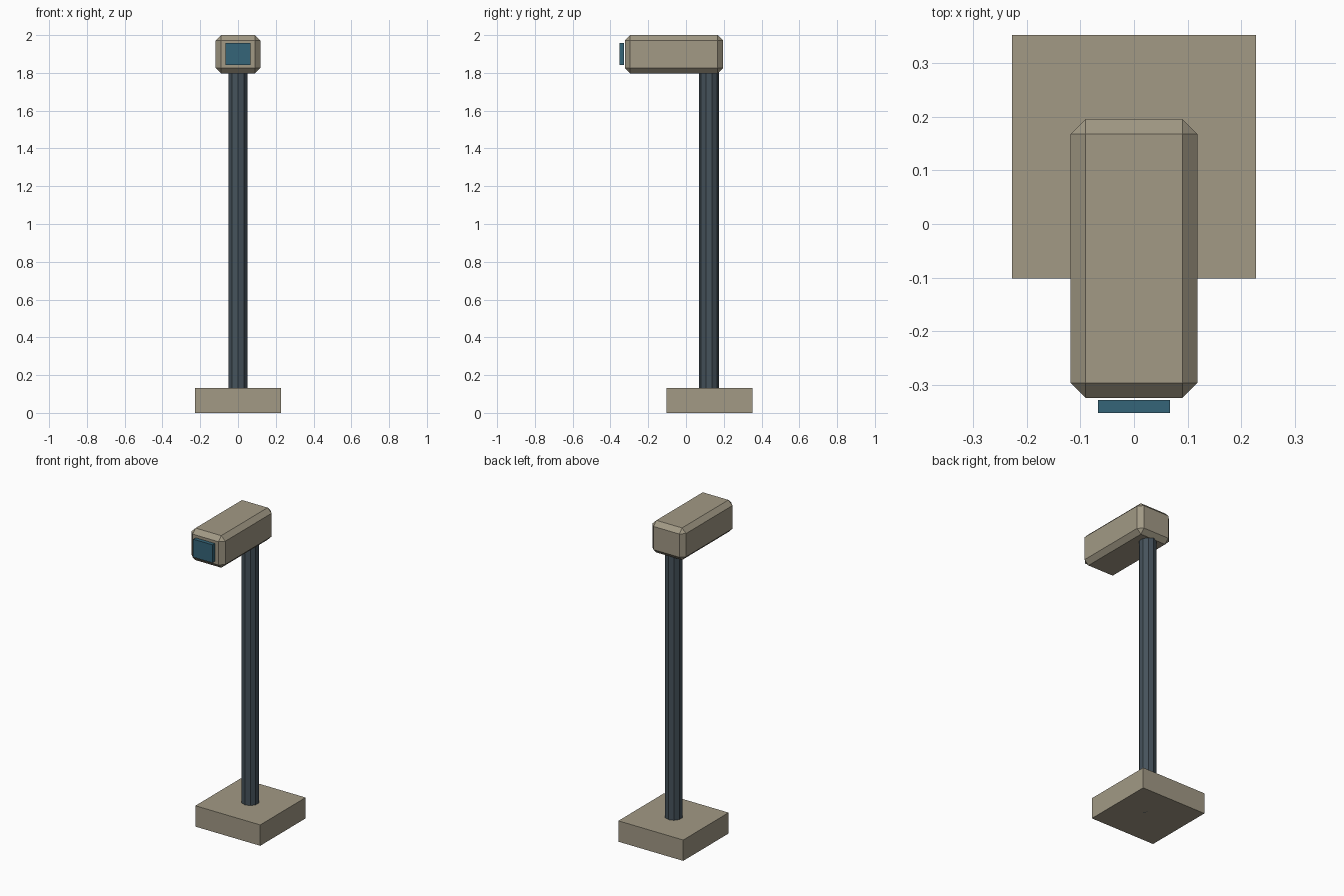
import bpy

if "Cube" in bpy.data.objects:
    bpy.data.objects.remove(bpy.data.objects["Cube"])


def material(name, rgb):
    m = bpy.data.materials.new(name)
    m.diffuse_color = (*rgb, 1)
    m.use_nodes = True
    m.node_tree.nodes["Principled BSDF"].inputs["Base Color"].default_value = m.diffuse_color
    return m


def box(name, lo, hi, mat, bevel=0):
    bpy.ops.mesh.primitive_cube_add(size=1, location=[(a + b) / 2 for a, b in zip(lo, hi)])
    o = bpy.context.object
    o.name = name
    o.scale = [b - a for a, b in zip(lo, hi)]
    bpy.ops.object.transform_apply(location=False, rotation=False, scale=True)
    o.data.materials.append(mat)
    if bevel:
        mod = o.modifiers.new("chamfer", 'BEVEL')
        mod.width = bevel
        mod.segments = 1
    return o


stone = material("beige", (0.36, 0.32, 0.235))
steel = material("dark_steel", (0.06, 0.085, 0.105))
glass = material("blue_glass", (0.035, 0.13, 0.19))

# Square foot
box("base", (-0.227, -0.102, 0), (0.227, 0.352, 0.132), stone)

# Ten-sided pole running from the ground into the head
bpy.ops.mesh.primitive_cylinder_add(vertices=10, radius=0.052, depth=1.82, location=(0, 0.122, 0.91))
pole = bpy.context.object
pole.name = "pole"
pole.data.materials.append(steel)

# Chamfered housing reaching forward
box("camera_housing", (-0.118, -0.324, 1.797), (0.118, 0.196, 2.0), stone, bevel=0.028)

# Lens plate just ahead of the housing
box("lens_plate", (-0.067, -0.352, 1.843), (0.067, -0.328, 1.957), glass)
